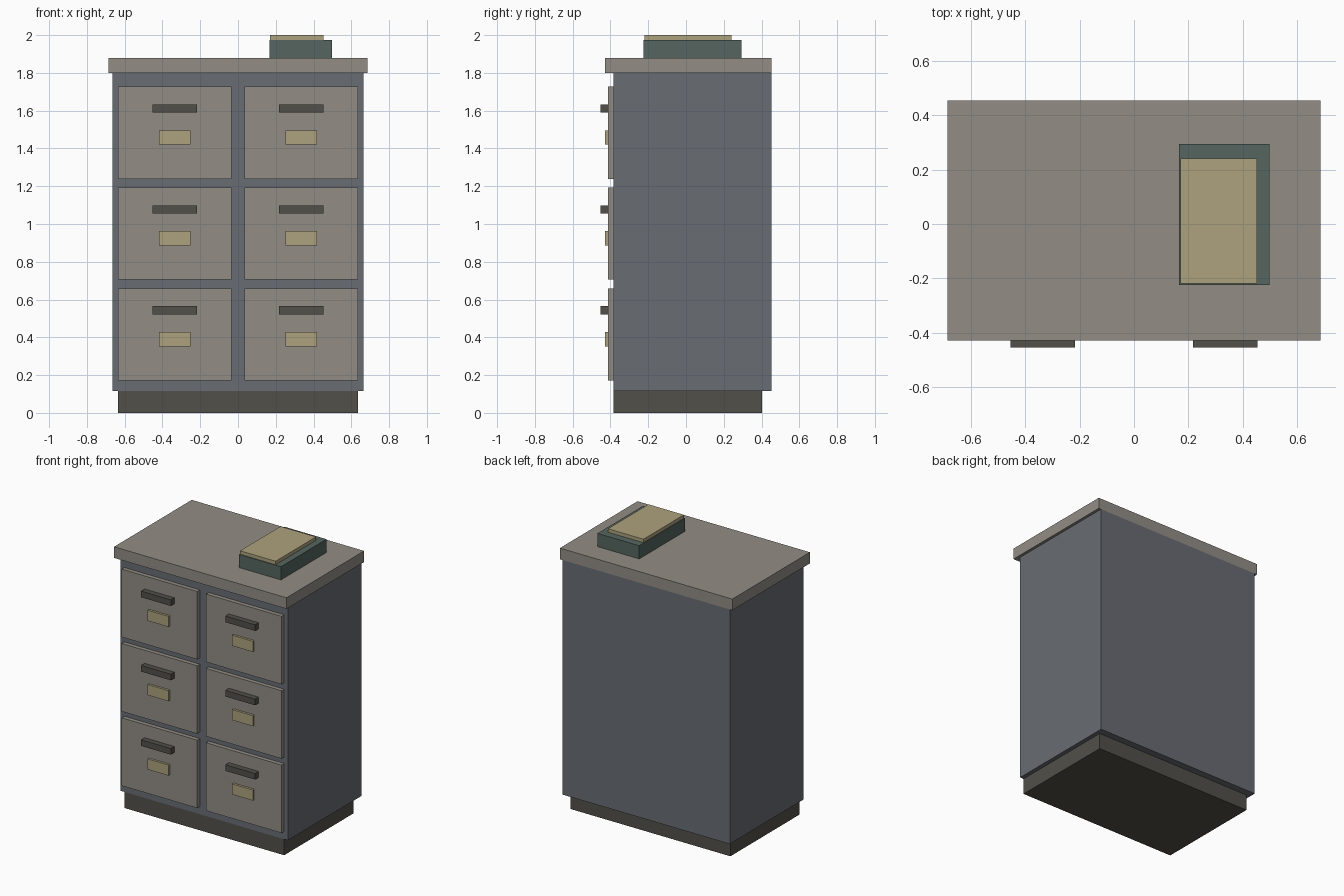
import bpy

if "Cube" in bpy.data.objects:
    bpy.data.objects.remove(bpy.data.objects["Cube"])


def material(name, rgb):
    m = bpy.data.materials.new(name)
    m.diffuse_color = (*rgb, 1)
    m.use_nodes = True
    m.node_tree.nodes["Principled BSDF"].inputs["Base Color"].default_value = m.diffuse_color
    return m


BODY = material("slate_grey", (0.14, 0.15, 0.17))
FRONT = material("warm_grey", (0.29, 0.27, 0.235))
DARK = material("dark_metal", (0.085, 0.08, 0.067))
CARD = material("card", (0.42, 0.36, 0.21))
GREEN = material("green_cover", (0.09, 0.13, 0.115))


def box(name, x, y, z, mat):
    """Box from (min, max) ranges on each axis."""
    bpy.ops.mesh.primitive_cube_add(
        size=1, location=[(a + b) / 2 for a, b in (x, y, z)])
    ob = bpy.context.object
    ob.name = ob.data.name = name
    ob.scale = [b - a for a, b in (x, y, z)]
    bpy.ops.object.transform_apply(location=False, rotation=False, scale=True)
    ob.data.materials.append(mat)
    return ob


# Cabinet carcass
box("plinth", (-0.635, 0.635), (-0.383, 0.403), (0, 0.115), DARK)
box("cabinet_body", (-0.665, 0.665), (-0.383, 0.453), (0.115, 1.80), BODY)
box("top_slab", (-0.685, 0.685), (-0.428, 0.453), (1.80, 1.88), FRONT)

# Drawers: two columns of three, each with a handle and a label plate
for side, cx in (("left", -0.335), ("right", 0.335)):
    for row in range(3):
        z = 0.171 + row * 0.534
        tag = f"{side}_{row + 1}"
        box(f"drawer_front_{tag}", (cx - 0.3, cx + 0.3),
            (-0.413, -0.383), (z, z + 0.488), FRONT)
        box(f"handle_{tag}", (cx - 0.118, cx + 0.118),
            (-0.453, -0.413), (z + 0.35, z + 0.394), DARK)
        box(f"label_plate_{tag}", (cx - 0.083, cx + 0.083),
            (-0.429, -0.413), (z + 0.181, z + 0.257), CARD)

# Stack on top
box("lower_book", (0.166, 0.498), (-0.224, 0.294), (1.88, 1.975), GREEN)
box("upper_folder", (0.17, 0.452), (-0.219, 0.24), (1.975, 2.0), CARD)
